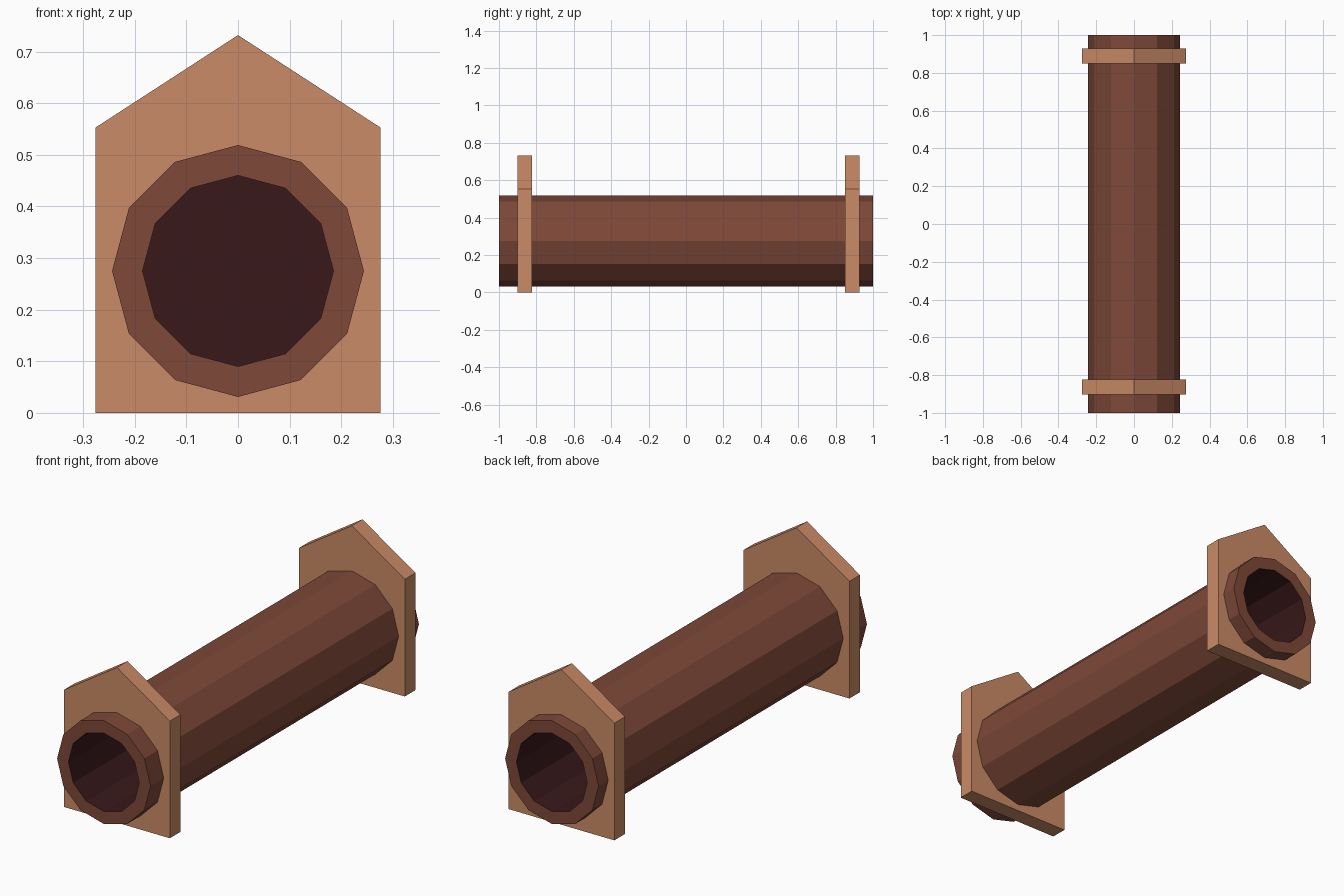
import bpy, bmesh, math

if "Cube" in bpy.data.objects:
    bpy.data.objects.remove(bpy.data.objects["Cube"])

CZ = 0.275            # height of the pipe axis
R_OUT, R_IN, SIDES = 0.244, 0.185, 12


def material(name, rgb):
    m = bpy.data.materials.new(name)
    m.diffuse_color = (*rgb, 1)
    m.use_nodes = True
    m.node_tree.nodes["Principled BSDF"].inputs["Base Color"].default_value = m.diffuse_color
    return m


clay = material("clay", (0.21, 0.066, 0.040))
dark = material("dark_bore", (0.040, 0.009, 0.010))
tan = material("tan", (0.60, 0.26, 0.135))


def ring(r):
    return [(r * math.sin(a), CZ + r * math.cos(a))
            for a in (2 * math.pi * i / SIDES for i in range(SIDES))]


# Pipe: outer wall, end rims and dark bores meeting at a central bulkhead
bm = bmesh.new()
profile = [(R_IN, 0), (R_IN, -1), (R_OUT, -1), (R_OUT, 1), (R_IN, 1)]
loops = [[bm.verts.new((x, y, z)) for x, z in ring(r)] for r, y in profile]
for k in range(len(loops)):
    a, b = loops[k], loops[(k + 1) % len(loops)]
    for i in range(SIDES):
        j = (i + 1) % SIDES
        f = bm.faces.new((a[i], a[j], b[j], b[i]))
        f.material_index = 1 if k in (0, 4) else 0
bmesh.ops.recalc_face_normals(bm, faces=bm.faces)
bulkhead = bm.faces.new(loops[0])
bulkhead.material_index = 1
mesh = bpy.data.meshes.new("pipe")
bm.to_mesh(mesh)
bm.free()
mesh.materials.append(clay)
mesh.materials.append(dark)
bpy.context.collection.objects.link(bpy.data.objects.new("pipe", mesh))


# House-shaped support plates with a hole for the pipe
def plate(name, y0, y1):
    outline = [(-0.276, 0), (0.276, 0), (0.276, 0.553), (0, 0.732), (-0.276, 0.553)]
    cu = bpy.data.curves.new(name, 'CURVE')
    cu.dimensions, cu.fill_mode = '2D', 'BOTH'
    cu.extrude = (y1 - y0) / 2
    for pts in (outline, ring(R_OUT - 0.006)):
        s = cu.splines.new('POLY')
        s.points.add(len(pts) - 1)
        for p, (x, z) in zip(s.points, pts):
            p.co = (x, z, 0, 1)
        s.use_cyclic_u = True
    cu.materials.append(tan)
    ob = bpy.data.objects.new(name, cu)
    ob.location.y = (y0 + y1) / 2
    ob.rotation_euler.x = math.pi / 2
    bpy.context.collection.objects.link(ob)
    bpy.ops.object.select_all(action='DESELECT')
    ob.select_set(True)
    bpy.context.view_layer.objects.active = ob
    bpy.ops.object.convert(target='MESH')
    for f in bpy.context.object.data.polygons:
        f.use_smooth = False


plate("front_support", -0.902, -0.824)
plate("back_support", 0.849, 0.928)
